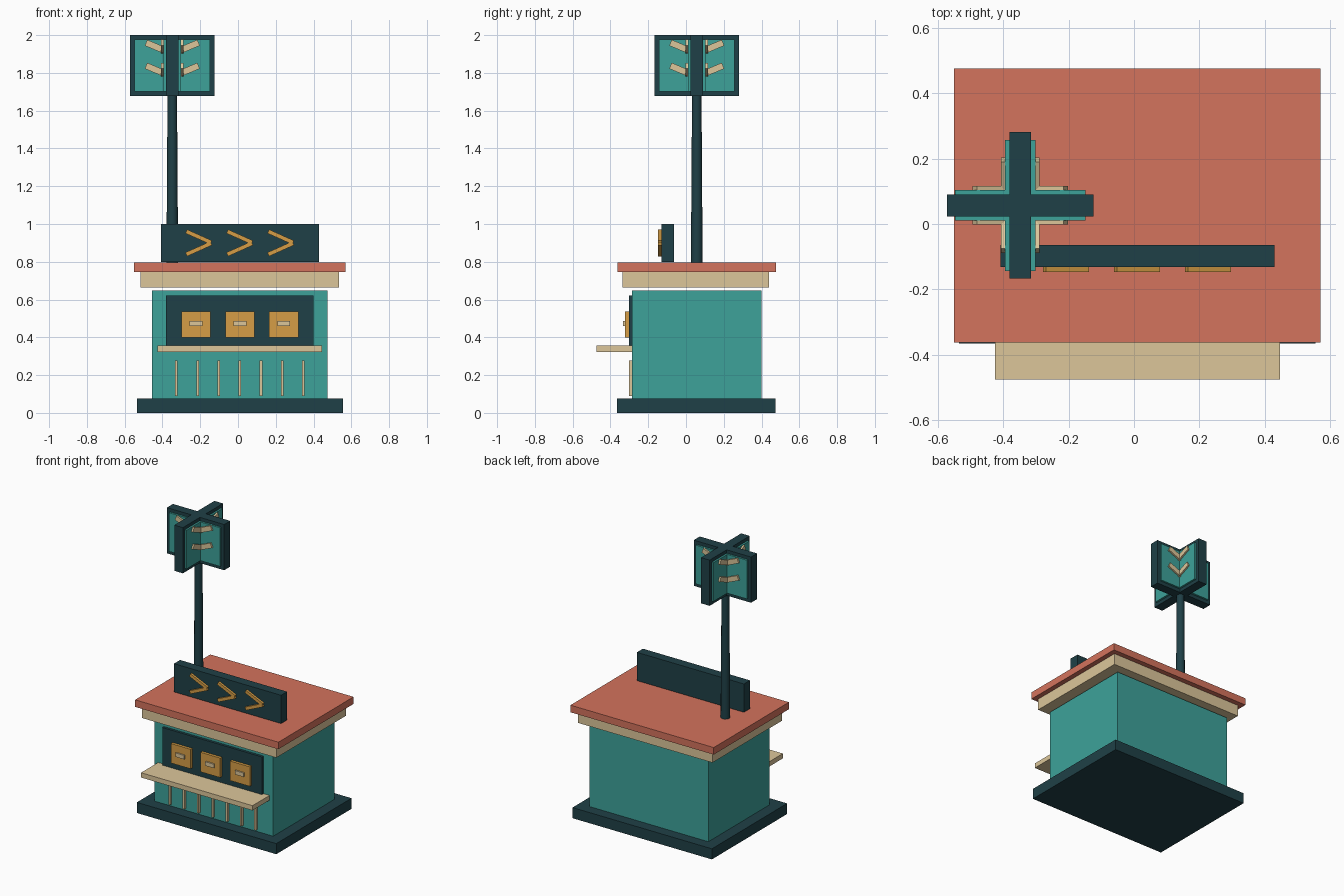
import bpy
from math import pi, atan2, hypot
from mathutils import Matrix, Vector

if "Cube" in bpy.data.objects:
    bpy.data.objects.remove(bpy.data.objects["Cube"])


def material(name, hexcode):
    rgb = [int(hexcode[i:i + 2], 16) / 255 for i in (0, 2, 4)]
    lin = [c / 12.92 if c < 0.04 else ((c + 0.055) / 1.055) ** 2.4 for c in rgb]
    m = bpy.data.materials.new(name)
    m.diffuse_color = (*lin, 1)
    m.use_nodes = True
    m.node_tree.nodes["Principled BSDF"].inputs["Base Color"].default_value = m.diffuse_color
    return m


TEAL = material("teal", "3DA29A")
DARK = material("dark", "1F4047")
CORAL = material("coral", "D4735D")
CREAM = material("cream", "DCC69A")
GOLD = material("gold", "D69E46")


def box(name, x, y, z, mat, matrix=Matrix()):
    """Box spanning (min, max) on each axis, placed by an optional matrix."""
    bpy.ops.mesh.primitive_cube_add(size=1)
    o = bpy.context.object
    o.name = name
    size = Matrix.Diagonal((x[1] - x[0], y[1] - y[0], z[1] - z[0], 1))
    centre = Matrix.Translation((sum(x) / 2, sum(y) / 2, sum(z) / 2))
    o.data.transform(centre @ size)
    o.matrix_world = matrix
    o.data.materials.append(mat)
    return o


def bar(name, a, b, y, width, mat, matrix=Matrix()):
    """Flat bar in the xz plane from a to b, with depth range y."""
    dx, dz = b[0] - a[0], b[1] - a[1]
    half = hypot(dx, dz) / 2
    place = Matrix.Translation(((a[0] + b[0]) / 2, 0, (a[1] + b[1]) / 2))
    turn = Matrix.Rotation(-atan2(dz, dx), 4, 'Y')
    return box(name, (-half, half), y, (-width / 2, width / 2), mat,
               matrix @ place @ turn)


# Building shell
box("base", (-.535, .555), (-.365, .475), (0, .075), DARK)
box("body", (-.455, .475), (-.285, .40), (.075, .647), TEAL)
box("cornice", (-.515, .535), (-.335, .44), (.665, .745), CREAM)
box("roof", (-.55, .57), (-.363, .476), (.745, .795), CORAL)

# Serving front: window, hatches with handles, counter, slats
box("window_panel", (-.38, .40), (-.303, -.28), (.345, .622), DARK)
for i in range(3):
    cx = .01 + (i - 1) * .232
    box(f"hatch_{i}", (cx - .077, cx + .077), (-.323, -.30), (.40, .538), GOLD)
    box(f"hatch_handle_{i}", (cx - .034, cx + .034), (-.333, -.32), (.459, .487), CREAM)
box("counter", (-.425, .446), (-.475, -.285), (.322, .356), CREAM)
for i in range(7):
    cx = .01 + (i - 3) * .112
    box(f"slat_{i}", (cx - .007, cx + .007), (-.303, -.28), (.09, .278), CREAM)

# Roof sign with three arrow marks
box("roof_sign", (-.408, .429), (-.131, -.064), (.80, 1.0), DARK)
for i in range(3):
    tip = -.142 + i * .217
    for s in (1, -1):
        bar(f"arrow_{i}_{'upper' if s > 0 else 'lower'}",
            (tip - .132, .90 + s * .061), (tip, .90 + s * .002),
            (-.147, -.13), .022, GOLD)

# Mast
AXIS = Vector((-.348, .057, 0))
bpy.ops.mesh.primitive_cone_add(vertices=12, radius1=.031, radius2=.025, depth=.90,
                                location=(AXIS.x, AXIS.y, 1.245))
mast = bpy.context.object
mast.name = "mast"
mast.data.materials.append(DARK)
bpy.ops.object.shade_smooth_by_angle()

# Crossed sign boards on top
for k in range(2):
    m = Matrix.Translation(AXIS) @ Matrix.Rotation(k * pi / 2, 4, 'Z')
    box(f"board_frame_{k}", (-.224, .224), (-.0335, .0335), (1.677, 2.0), DARK, m)
    box(f"board_face_{k}", (-.2, .2), (-.0465, .0465), (1.702, 1.976), TEAL, m)

# Rising bars on both faces of every wing
for k in range(4):
    m = Matrix.Translation(AXIS) @ Matrix.Rotation(k * pi / 2, 4, 'Z')
    for side, y in (("a", (-.0585, -.045)), ("b", (.045, .0585))):
        for row, z in enumerate((1.838, 1.96)):
            bar(f"wing_bar_{k}{side}{row}", (.03, z - .046), (.139, z),
                y, .034, CREAM, m)
